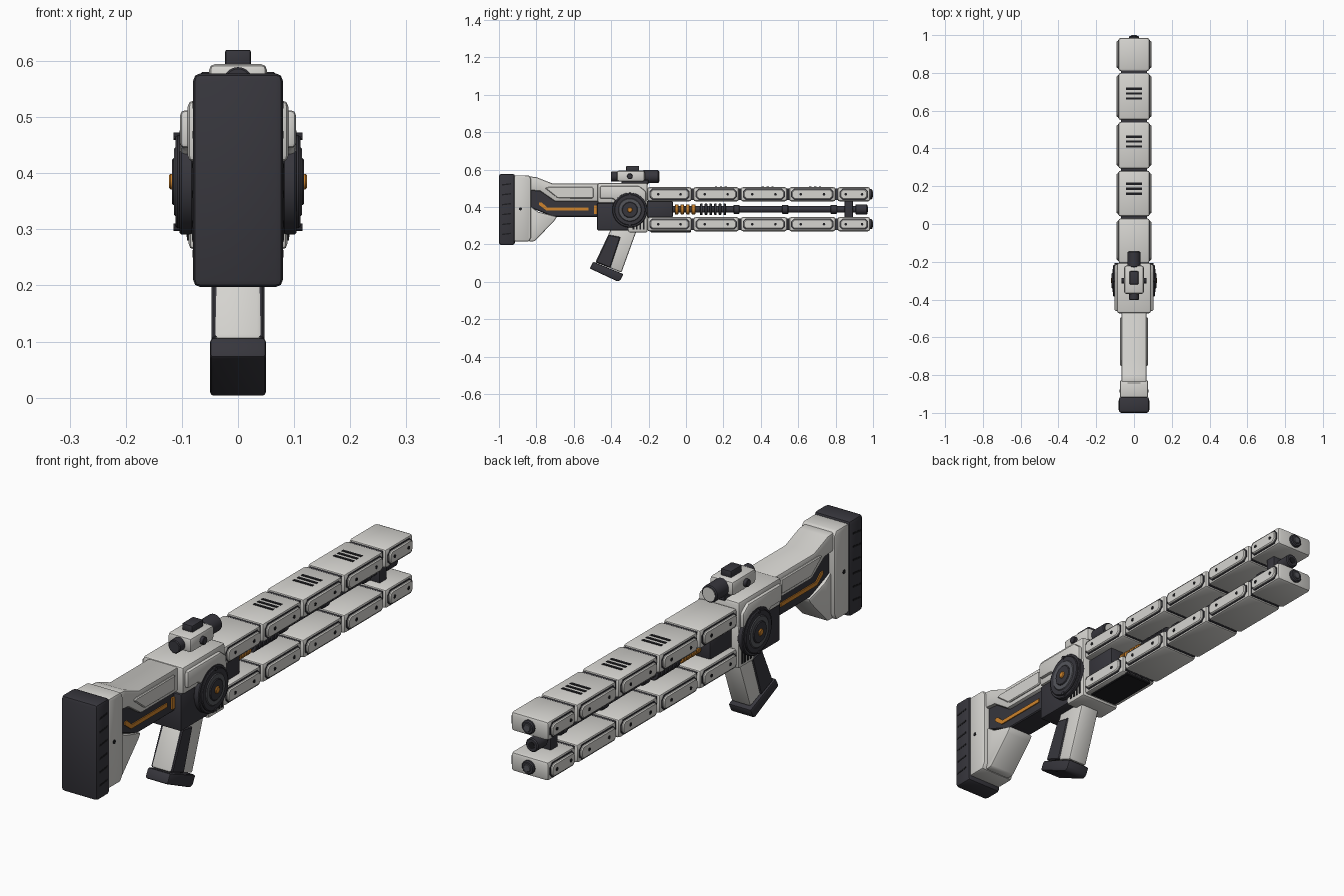
import bpy, bmesh, math
from mathutils import Matrix, Vector

if "Cube" in bpy.data.objects:
    bpy.data.objects.remove(bpy.data.objects["Cube"])


def material(name, rgb):
    m = bpy.data.materials.new(name)
    m.diffuse_color = (*rgb, 1)
    m.use_nodes = True
    m.node_tree.nodes["Principled BSDF"].inputs["Base Color"].default_value = m.diffuse_color
    return m


WHITE = material("light_grey", (0.67, 0.66, 0.63))
DARK = material("charcoal", (0.038, 0.037, 0.046))
BLACK = material("black", (0.012, 0.012, 0.014))
STEEL = material("steel_grey", (0.09, 0.092, 0.105))
ORANGE = material("orange", (0.62, 0.23, 0.025))


def finish(name, bm, mat, bevel=0, segs=2, angle=30):
    bmesh.ops.recalc_face_normals(bm, faces=bm.faces)
    if bevel:
        edges = [e for e in bm.edges if e.calc_face_angle(0) > math.radians(angle)]
        bmesh.ops.bevel(bm, geom=edges, offset=bevel, segments=segs,
                        affect='EDGES', profile=0.5, clamp_overlap=True)
    me = bpy.data.meshes.new(name)
    bm.to_mesh(me)
    bm.free()
    me.materials.append(mat)
    ob = bpy.data.objects.new(name, me)
    bpy.context.collection.objects.link(ob)
    return ob


def box(name, x, y, z, mat, bevel=0, segs=2):
    bm = bmesh.new()
    size = Vector((x[1] - x[0], y[1] - y[0], z[1] - z[0]))
    mid = Vector((x[1] + x[0], y[1] + y[0], z[1] + z[0])) / 2
    bmesh.ops.create_cube(bm, size=1, matrix=Matrix.Translation(mid) @ Matrix.Diagonal((*size, 1)))
    return finish(name, bm, mat, bevel, segs)


def prism(name, pts, x, mat, bevel=0, segs=2):
    """Side profile in (y, z), extruded between the two x values."""
    bm = bmesh.new()
    face = bm.faces.new([bm.verts.new((x[0], p[0], p[1])) for p in pts])
    out = bmesh.ops.extrude_face_region(bm, geom=[face])
    bmesh.ops.translate(bm, vec=(x[1] - x[0], 0, 0),
                        verts=[v for v in out["geom"] if isinstance(v, bmesh.types.BMVert)])
    return finish(name, bm, mat, bevel, segs)


def cyl(name, axis, a, b, c1, c2, r, mat, bevel=0, n=32):
    """Cylinder from a to b along axis; c1, c2 are the other coordinates in order."""
    bm = bmesh.new()
    m = (a + b) / 2
    if axis == 'X':
        mat4 = Matrix.Translation((m, c1, c2)) @ Matrix.Rotation(math.pi / 2, 4, 'Y')
    else:
        mat4 = Matrix.Translation((c1, m, c2)) @ Matrix.Rotation(math.pi / 2, 4, 'X')
    bmesh.ops.create_cone(bm, cap_ends=True, segments=n, radius1=r, radius2=r,
                          depth=abs(b - a), matrix=mat4)
    return finish(name, bm, mat, bevel, 1)


def octagon(y0, y1, z0, z1, c):
    return [(y0 + c, z0), (y1 - c, z0), (y1, z0 + c), (y1, z1 - c),
            (y1 - c, z1), (y0 + c, z1), (y0, z1 - c), (y0, z0 + c)]


SIDES = (-1, 1)

# Butt pad with side grooves
box("butt_pad", (-.08, .08), (-1, -.915), (.197, .578), DARK, .013)
for s in SIDES:
    for i in range(6):
        z = .25 + i * .053
        prism("pad_groove", [(-.985, z), (-.935, z + .006), (-.935, z + .013), (-.985, z + .007)],
              (s * .0785, s * .0812), BLACK)

# Stock
prism("butt_plate", [(-.918, .215), (-.84, .215), (-.828, .24), (-.828, .55), (-.84, .57), (-.918, .57)],
      (-.075, .075), WHITE, .008)
prism("stock_upper", [(-.84, .564), (-.80, .56), (-.714, .526), (-.465, .526), (-.465, .43),
                      (-.70, .43), (-.78, .485), (-.84, .49)], (-.066, .066), WHITE, .009)
prism("stock_core", [(-.84, .51), (-.78, .50), (-.70, .45), (-.46, .45), (-.46, .348),
                     (-.71, .348), (-.84, .40)], (-.05, .05), DARK, .004, 1)
prism("stock_strut", [(-.84, .41), (-.79, .375), (-.69, .348), (-.705, .325), (-.81, .217), (-.84, .215)],
      (-.058, .058), WHITE, .007)
for s in SIDES:
    prism("stock_side_panel", [(-.755, .502), (-.735, .507), (-.70, .507), (-.50, .507), (-.495, .502),
                               (-.495, .452), (-.50, .447), (-.685, .447)], (s * .06, s * .073), WHITE, .004, 1)
    prism("stock_stripe", [(-.787, .425), (-.772, .425), (-.742, .399), (-.52, .399),
                           (-.52, .383), (-.748, .383), (-.787, .413)], (s * .049, s * .054), ORANGE)
    box("stock_tab", (s * .049, s * .056), (-.492, -.477), (.362, .408), ORANGE)
    cyl("plate_pin", 'X', s * .07, s * .077, -.885, .39, .008, BLACK, n=12)

# Receiver
box("receiver_top", (-.09, .09), (-.473, -.205), (.42, .53), WHITE, .012)
box("receiver_front", (-.088, .088), (-.31, -.205), (.264, .46), WHITE, .01)
box("receiver_core", (-.082, .082), (-.475, -.25), (.275, .422), DARK, .006)
box("trigger", (-.012, .012), (-.35, -.325), (.235, .28), DARK, .004)
box("front_shroud", (-.058, .058), (-.21, -.07), (.345, .432), DARK, .006)
box("lower_plate", (-.062, .062), (-.19, .028), (.265, .28), BLACK, .003, 1)
for s in SIDES:
    prism("receiver_side_panel", [(-.46, .512), (-.25, .512), (-.215, .485), (-.215, .425),
                                  (-.37, .425), (-.39, .445), (-.46, .445)], (s * .08, s * .103), WHITE, .008)
    for i in range(4):
        y = -.285 + i * .018
        box("receiver_vent", (s * .086, s * .0905), (y, y + .009), (.28, .335), BLACK)

    # Round side dial
    for name, r, x0, x1, m in (("dial_base", .094, .08, .104, DARK), ("dial_rim", .083, .10, .111, DARK),
                               ("dial_ring", .062, .105, .114, STEEL), ("dial_hub", .042, .108, .118, DARK),
                               ("dial_centre", .014, .11, .123, ORANGE)):
        cyl(name, 'X', s * x0, s * x1, -.30, .385, r, m, .003, 40)
    for dz in SIDES:
        cyl("dial_screw", 'X', s * .09, s * .115, -.30, .385 + dz * .081, .007, DARK, n=10)

# Grip
prism("grip", [(-.40, .285), (-.26, .285), (-.345, .05), (-.485, .105)], (-.043, .043), WHITE, .009)
prism("grip_foot", [(-.496, .108), (-.515, .072), (-.365, .002), (-.35, .01), (-.335, .042)],
      (-.05, .05), DARK, .007)
for s in SIDES:
    prism("grip_panel", [(-.414, .252), (-.35, .24), (-.405, .075), (-.482, .105)],
          (s * .03, s * .047), DARK, .004, 1)

# Scope
box("scope_mount", (-.03, .03), (-.345, -.20), (.522, .545), DARK, .003, 1)
box("scope_body", (-.052, .052), (-.37, -.22), (.537, .595), WHITE, .012)
cyl("scope_front", 'Y', -.23, -.145, 0, .563, .034, DARK, .004)
cyl("scope_lens", 'Y', -.15, -.143, 0, .563, .027, WHITE)
cyl("scope_eyepiece", 'Y', -.402, -.36, 0, .563, .026, DARK, .003)
box("scope_switch", (-.023, .023), (-.32, -.25), (.59, .62), DARK, .004)
for s in SIDES:
    cyl("scope_knob", 'X', s * .045, s * .066, -.30, .565, .015, DARK, .002, 16)

# Upper and lower rails in five segments
SEGMENTS = [(-.207, .03), (.04, .283), (.293, .54), (.551, .80), (.81, .985)]
for z0, z1, up in ((.43, .507, True), (.27, .347, False)):
    mid = (z0 + z1) / 2
    box("rail_core", (-.07, .07), (-.2, .95), (z0 + .008, z1 - .008), DARK)
    cyl("rail_tip", 'Y', .97, .996, 0, mid, .027, DARK, .004, 20)
    cyl("rail_tip_cap", 'Y', .98, 1.0, 0, mid, .015, STEEL, .002, 16)
    for i, (y0, y1) in enumerate(SEGMENTS):
        box("rail_segment", (-.083, .083), (y0, y1), (z0, z1), WHITE, .013)
        for s in SIDES:
            prism("panel_gasket", octagon(y0 + .011, y1 - .011, z0 + .009, z1 - .009, .015),
                  (s * .08, s * .0845), DARK)
            prism("rail_panel", octagon(y0 + .015, y1 - .015, z0 + .013, z1 - .013, .013),
                  (s * .08, s * .092), WHITE, .004, 1)
            yc, gap = (y0 + y1) / 2, (y1 - y0) * .25
            for y in (yc - gap, yc + gap):
                cyl("rail_screw", 'X', s * .09, s * .0935, y, mid, .007, BLACK, n=12)
        if up and 0 < i < 4:
            for k in (-1, 0, 1):
                y = (y0 + y1) / 2 + .03 + k * .026 - .005 * i
                box("rail_vent", (-.043, .043), (y - .006, y + .006), (z1 - .003, z1 + .002), BLACK)

# Central barrel with coils, fins and collars
cyl("barrel", 'Y', -.1, .95, 0, .388, .018, DARK)
for i in range(4):
    y = -.06 + i * .03
    cyl("orange_coil", 'Y', y, y + .02, 0, .388, .027, ORANGE, .003)
for i in range(6):
    y = .075 + i * .025
    cyl("cooling_fin", 'Y', y, y + .014, 0, .388, .03, DARK, .002)
for y in (.27, .53, .79):
    cyl("barrel_collar", 'Y', y - .017, y + .017, 0, .388, .024, DARK, .003)
box("muzzle_bracket", (-.03, .03), (.848, .892), (.335, .44), DARK, .004)
cyl("muzzle", 'Y', .905, .97, 0, .388, .027, DARK, .004)
cyl("muzzle_bore", 'Y', .965, .972, 0, .388, .014, BLACK, n=16)

# Smooth shading with crisp edges
bpy.ops.object.select_all(action='SELECT')
bpy.context.view_layer.objects.active = bpy.context.selected_objects[0]
bpy.ops.object.shade_smooth_by_angle(angle=math.radians(30))
